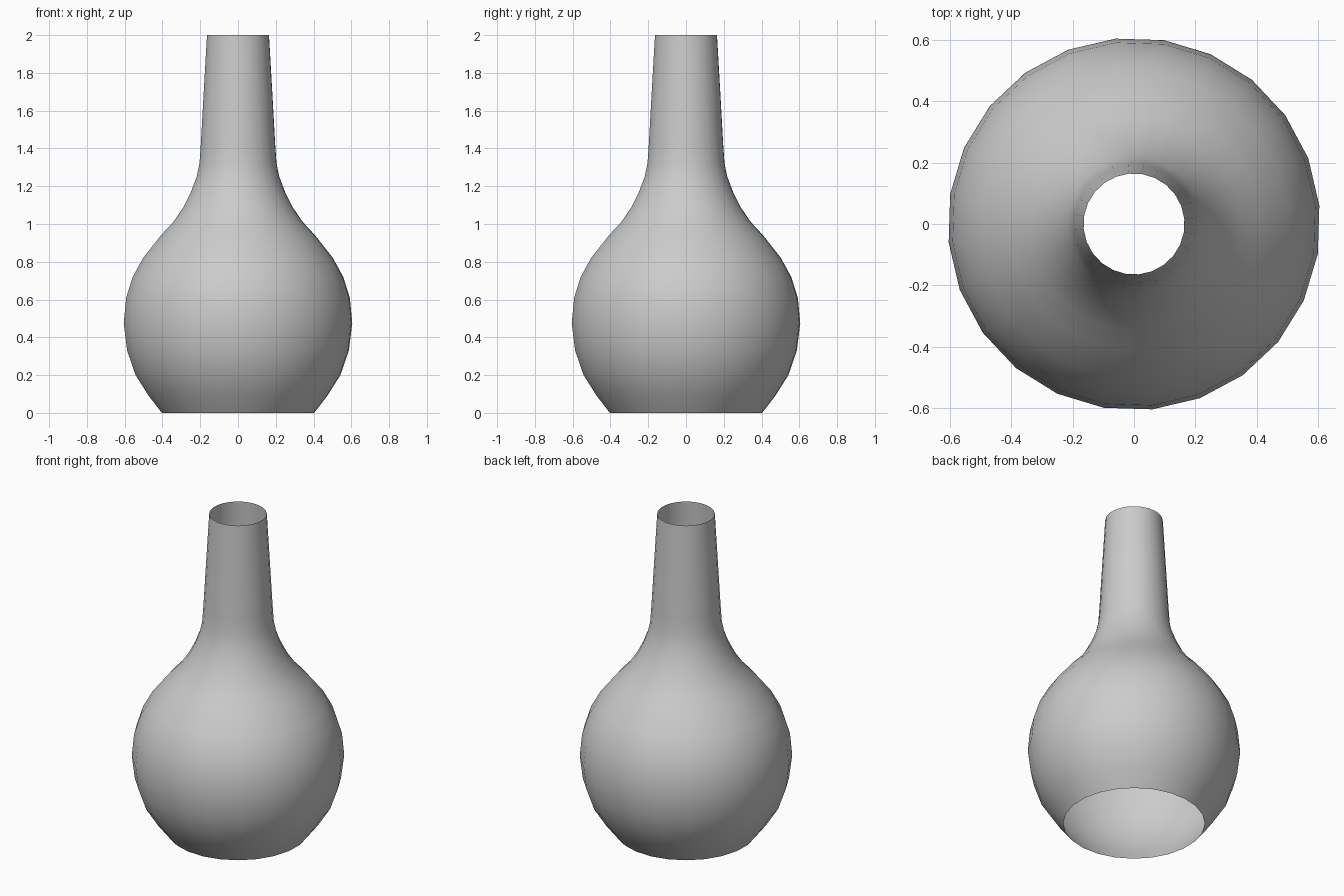
import bpy, bmesh, math
from mathutils import Matrix, Vector

if "Cube" in bpy.data.objects:
    bpy.data.objects.remove(bpy.data.objects["Cube"], do_unlink=True)

SIDES = 24

# Grey glaze
grey = bpy.data.materials.new("plain_grey")
grey.use_nodes = True
colour = (0.6, 0.6, 0.6, 1)
grey.diffuse_color = colour
grey.node_tree.nodes["Principled BSDF"].inputs["Base Color"].default_value = colour

# Profile (radius, height): round belly, flared shoulder, tapering neck
profile = [(0.405, 0), (0.475, 0.09), (0.545, 0.2), (0.59, 0.33), (0.608, 0.475),
           (0.595, 0.61), (0.56, 0.72), (0.505, 0.82), (0.41, 0.94), (0.345, 1.01),
           (0.29, 1.09), (0.25, 1.17), (0.22, 1.25), (0.205, 1.32), (0.198, 1.42),
           (0.184, 1.67), (0.165, 2)]

# Vase body: an open shell spun around the vertical axis
bm = bmesh.new()
start = Matrix.Rotation(math.radians(5.7), 3, 'Z')
verts = [bm.verts.new(start @ Vector((r, 0, z))) for r, z in profile]
edges = [bm.edges.new(pair) for pair in zip(verts, verts[1:])]
bmesh.ops.spin(bm, geom=verts + edges, cent=(0, 0, 0), axis=(0, 0, 1),
               angle=math.tau, steps=SIDES, use_merge=True)
bmesh.ops.remove_doubles(bm, verts=bm.verts, dist=0.0005)
bmesh.ops.recalc_face_normals(bm, faces=bm.faces)
bm.faces.ensure_lookup_table()
face = bm.faces[0]
centre = face.calc_center_median()
if face.normal.dot(Vector((centre.x, centre.y, 0))) < 0:
    bmesh.ops.reverse_faces(bm, faces=bm.faces)
for f in bm.faces:
    f.smooth = True

mesh = bpy.data.meshes.new("vase_body")
bm.to_mesh(mesh)
bm.free()
mesh.materials.append(grey)
vase = bpy.data.objects.new("vase_body", mesh)
bpy.context.collection.objects.link(vase)
